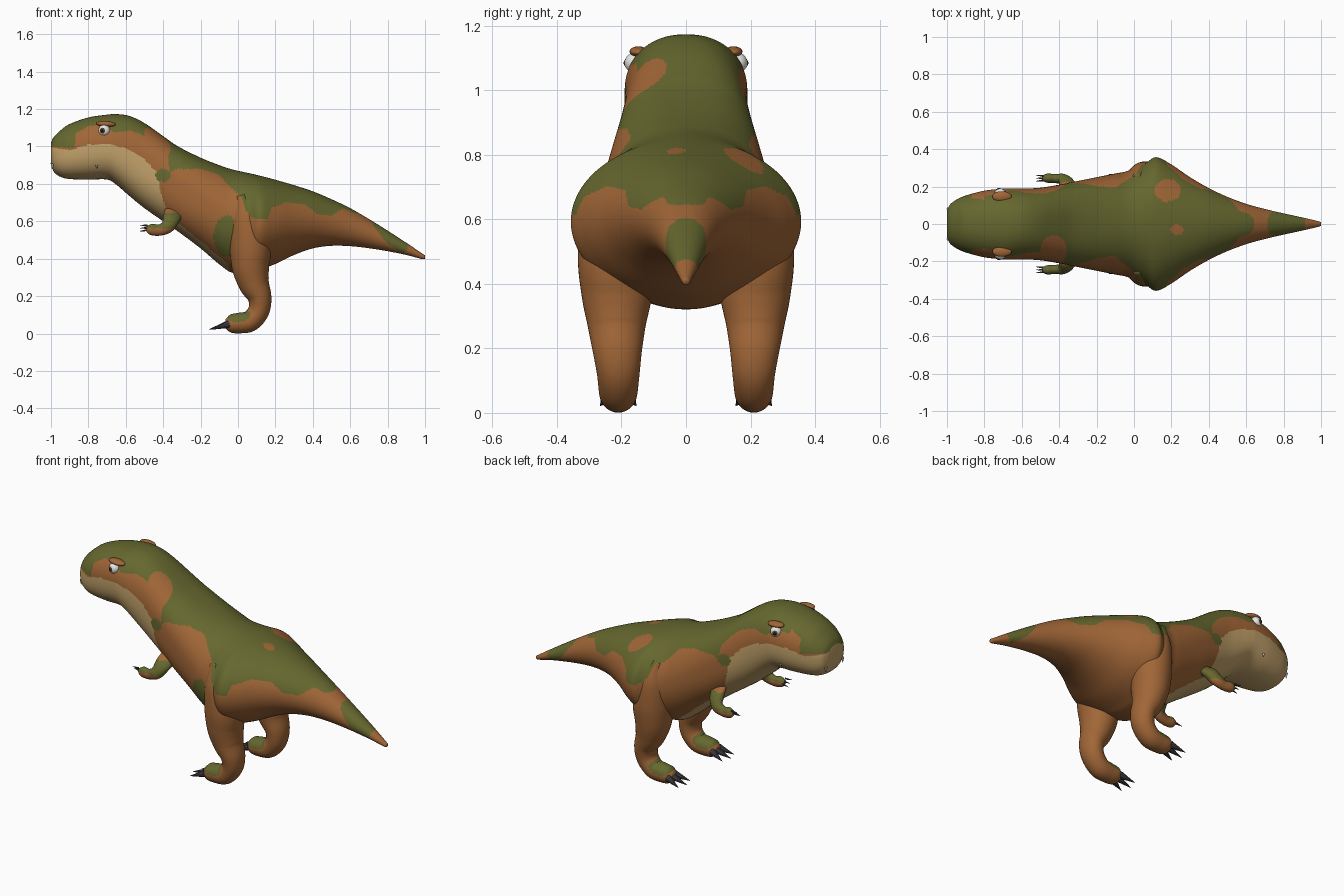
import bpy, bmesh, math
from mathutils import Vector

if "Cube" in bpy.data.objects:
    bpy.data.objects.remove(bpy.data.objects["Cube"])

# Materials
def mat(name, c):
    m = bpy.data.materials.new(name)
    m.diffuse_color = (*c, 1)
    m.use_nodes = True
    m.node_tree.nodes["Principled BSDF"].inputs["Base Color"].default_value = m.diffuse_color
    return m

GREEN = mat("moss green", (0.130, 0.136, 0.028))
BROWN = mat("rust brown", (0.355, 0.133, 0.038))
TAN = mat("belly tan", (0.54, 0.36, 0.145))
CLAW = mat("claw grey", (0.06, 0.055, 0.065))
WHITE = mat("eye white", (0.80, 0.80, 0.78))
IRIS = mat("iris brown", (0.12, 0.05, 0.02))
PUPIL = mat("pupil black", (0.01, 0.01, 0.01))
IVORY = mat("tooth ivory", (0.55, 0.52, 0.45))
SKIN = [GREEN, BROWN, TAN]

# Helpers
def spline(pts, n):
    """Catmull-Rom resampling of a list of tuples."""
    out = []
    for i in range(len(pts) - 1):
        p = [pts[max(0, min(len(pts) - 1, i + k))] for k in (-1, 0, 1, 2)]
        for j in range(n):
            t = j / n
            out.append(tuple(0.5 * (2 * b + (c - a) * t + (2 * a - 5 * b + 4 * c - d) * t * t
                                    + (3 * b - a - 3 * c + d) * t ** 3) for a, b, c, d in zip(*p)))
    out.append(pts[-1])
    return out

def line(pts, x):
    """Height of a painted border at x."""
    for (x0, z0), (x1, z1) in zip(pts, pts[1:]):
        if x <= x1:
            return z0 + (z1 - z0) * max(0, (x - x0) / (x1 - x0))
    return pts[-1][1]

def skin_rings(name, rings, mats, rule=None):
    bm = bmesh.new()
    vr = [[bm.verts.new(p) for p in r] for r in rings]
    n = len(vr[0])
    for a, b in zip(vr, vr[1:]):
        for i in range(n):
            bm.faces.new((a[i], a[(i + 1) % n], b[(i + 1) % n], b[i]))
    bm.faces.new(vr[0])
    bm.faces.new(vr[-1])
    bmesh.ops.recalc_face_normals(bm, faces=bm.faces)
    for f in bm.faces:
        f.smooth = True
        if rule:
            f.material_index = rule(f.calc_center_median(), f.normal)
    return finish(name, bm, mats)

def finish(name, bm, mats):
    me = bpy.data.meshes.new(name)
    bm.to_mesh(me)
    bm.free()
    for m in mats:
        me.materials.append(m)
    ob = bpy.data.objects.new(name, me)
    bpy.context.collection.objects.link(ob)
    return ob

def tube(name, pts, side, rule, n=32, steps=8):
    """Limb along (x, y, z, in-plane radius, sideways radius)."""
    s = spline(pts, steps)
    rings = []
    for i, (x, y, z, ra, ry) in enumerate(s):
        d = Vector(s[min(i + 1, len(s) - 1)][:3]) - Vector(s[max(i - 1, 0)][:3])
        up = d.cross(Vector((0, 1, 0))).normalized()
        ring = []
        for k in range(n):
            a = 2 * math.pi * k / n
            p = Vector((x, y, z)) + up * ra * math.cos(a) + Vector((0, ry * math.sin(a), 0))
            ring.append((p.x, p.y * side, p.z))
        rings.append(ring)
    return skin_rings(name, rings, SKIN, rule)

def ball(name, loc, scale, m, rot=(0, 0, 0)):
    bm = bmesh.new()
    bmesh.ops.create_uvsphere(bm, u_segments=24, v_segments=14, radius=1)
    for f in bm.faces:
        f.smooth = True
    ob = finish(name, bm, [m])
    ob.location, ob.scale, ob.rotation_euler = loc, scale, rot

def spike(name, base, tip, r, m):
    base, tip = Vector(base), Vector(tip)
    d = tip - base
    bm = bmesh.new()
    bmesh.ops.create_cone(bm, cap_ends=True, segments=10, radius1=r, radius2=0.001, depth=d.length)
    ob = finish(name, bm, [m])
    ob.location = (base + tip) / 2
    ob.rotation_euler = d.to_track_quat('Z', 'Y').to_euler()

# Painted borders: green lies above one, tan below the other
GREEN_LINE = [(-1, 1.0), (-.875, .99), (-.865, 1.07), (-.8, 1.11), (-.72, 1.115), (-.66, 1.075),
              (-.57, 1.085), (-.48, 1.05), (-.42, 1.0), (-.375, .94), (-.365, .86), (-.34, .88),
              (-.2, .88), (-.1, .85), (-.04, .78), (.02, .73), (.05, .64), (.1, .61), (.16, .61),
              (.18, .67), (.25, .70), (.36, .69), (.42, .64), (.5, .63), (.56, .67), (.62, .645),
              (.655, .645), (.67, .7), (.70, .7), (.72, .58), (.76, .53), (.79, .49),
              (.87, .43), (.9, .44), (.92, .5)]
TAN_LINE = [(-1, .995), (-.9, .98), (-.8, 1.01), (-.7, 1.015), (-.6, .99), (-.52, .95), (-.47, .90),
            (-.43, .86), (-.42, .78), (-.39, .68), (-.35, .61), (-.3, .575), (-.2, .495),
            (-.05, .37), (-.03, .2)]

def oval(u, v, cu, cv, ru, rv):
    return ((u - cu) / ru) ** 2 + ((v - cv) / rv) ** 2 < 1

def body_paint(c, n):
    if c.y < 0 and oval(c.x, c.z, -.06, .52, .07, .11):
        return 0
    if oval(c.x, c.z, -.40, .845, .04, .035):
        return 0
    if n.z > .2 and any(oval(c.x, c.y, *o) for o in (
            (.18, .18, .07, .06), (.23, -.03, .035, .026), (-.43, -.14, .07, .08))):
        return 1
    drop = .02 if c.y > 0 and -.8 < c.x < .0 else 0
    if c.z > line(GREEN_LINE, c.x) - drop:
        return 0
    return 2 if c.z < line(TAN_LINE, c.x) else 1

# Body: x, top, bottom, half width
BODY = [(-1.0, 1.02, .91, .07), (-.985, 1.05, .865, .103), (-.95, 1.085, .838, .13),
        (-.9, 1.12, .826, .152), (-.8, 1.155, .823, .178), (-.7, 1.17, .823, .189),
        (-.65, 1.173, .795, .19), (-.58, 1.163, .735, .19), (-.5, 1.125, .67, .194),
        (-.4, 1.055, .60, .21), (-.32, 1.0, .545, .226), (-.2, .94, .455, .25),
        (-.1, .90, .37, .27), (-.03, .877, .325, .285), (.06, .857, .325, .325),
        (.12, .843, .343, .357), (.2, .822, .372, .318), (.3, .793, .42, .25),
        (.4, .76, .455, .192), (.5, .718, .469, .145), (.6, .67, .467, .108),
        (.7, .612, .456, .08), (.8, .55, .44, .057), (.9, .485, .42, .035),
        (.985, .428, .398, .015), (1.0, .418, .402, .008)]
rings = []
for x, top, bot, hw in spline(BODY, 14):
    front = min(1, max(0, -x / .3))
    chest = front * min(1, max(0, (x + .6) / .25))   # squarer shoulders than head
    ring = []
    for k in range(160):
        a = 2 * math.pi * k / 160
        c, s = math.cos(a), math.sin(a)
        e = 2 / (2 + .2 * front + .3 * chest) if s > 0 else 2 / (2 + .5 * front)
        ring.append((x, hw * math.copysign(abs(c) ** e, c),
                     (top + bot) / 2 + (top - bot) / 2 * math.copysign(abs(s) ** e, s)))
    rings.append(ring)
skin_rings("body", rings, SKIN, body_paint)

# Limbs: x, y, z, in-plane radius, sideways radius
LEG = [(.015, .20, .74, .035, .07), (.045, .213, .63, .088, .11), (.065, .22, .48, .11, .115),
       (.067, .215, .36, .1, .108), (.085, .215, .27, .083, .09), (.116, .213, .19, .063, .076),
       (.110, .21, .12, .057, .066), (.066, .21, .067, .056, .06), (.01, .21, .056, .055, .056),
       (-.04, .21, .054, .048, .05), (-.068, .21, .055, .022, .026)]
ARM = [(-.33, .12, .68, .05, .04), (-.35, .195, .63, .048, .04), (-.375, .235, .575, .037, .032),
       (-.42, .243, .553, .03, .024), (-.465, .245, .557, .03, .024), (-.49, .245, .562, .012, .012)]

def leg_paint(c, n):
    if oval(c.x, c.z, 0, .10, .065, .04) or c.z > line(GREEN_LINE, c.x):
        return 0
    return 1

def arm_paint(c, n):
    return 0 if .562 < c.z < .645 else 1

for side, tag in ((-1, "right"), (1, "left")):
    tube(tag + "_leg", LEG, side, leg_paint, 48, 12)
    tube(tag + "_arm", ARM, side, arm_paint, 32, 12)
    # Toe and finger claws
    for k in (-1, 0, 1):
        spike(tag + "_toe_claw", (-.05, side * (.21 + .032 * k), .05),
              (-.155 + .02 * abs(k), side * (.21 + .056 * k), .022), .021, CLAW)
        spike(tag + "_finger_claw", (-.485, side * (.245 + .012 * k), .565 + .012 * k),
              (-.525, side * (.245 + .016 * k), .563 + .016 * k), .006, CLAW)
    # Eye built of nested balls, and its brow
    eye = Vector((-.715, side * .158, 1.085))
    look = Vector((-.35, side * .94, 0))
    ball(tag + "_eye", eye, (.032,) * 3, WHITE)
    ball(tag + "_iris", eye + look * .015, (.020,) * 3, IRIS)
    ball(tag + "_pupil", eye + look * .026, (.011,) * 3, PUPIL)
    ball(tag + "_brow", (-.706, side * .147, 1.12), (.052, .028, .016), BROWN, (0, .06, 0))
    # Teeth
    spike(tag + "_front_tooth", (-.992, side * .08, .91), (-.994, side * .08, .88), .01, IVORY)
    spike(tag + "_side_tooth", (-.755, side * .176, .90), (-.755, side * .176, .88), .007, IVORY)
